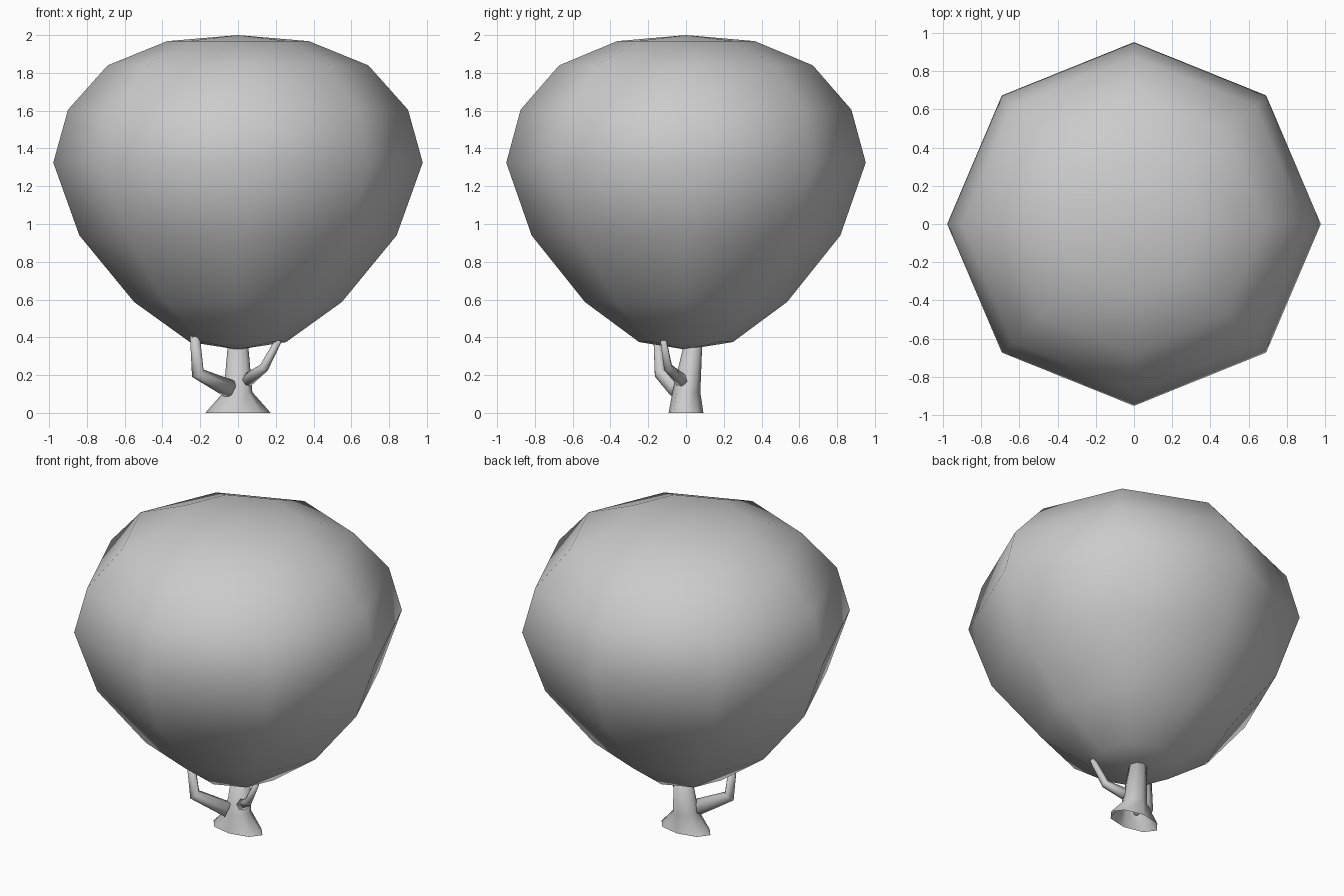
import bpy
import bmesh
from math import cos, sin, pi
from mathutils import Vector

if "Cube" in bpy.data.objects:
    bpy.data.objects.remove(bpy.data.objects["Cube"])


def loft(name, rings, cap_start=True, cap_end=True):
    """Skin a list of equal-length point rings; one-point rings become poles."""
    bm = bmesh.new()
    rows = [[bm.verts.new(p) for p in ring] for ring in rings]
    n = max(len(r) for r in rows)
    for a, b in zip(rows, rows[1:]):
        for i in range(n):
            j = (i + 1) % n
            quad = [a[i % len(a)], a[j % len(a)], b[j % len(b)], b[i % len(b)]]
            bm.faces.new(list(dict.fromkeys(quad)))
    for row, wanted in ((rows[0], cap_start), (rows[-1], cap_end)):
        if wanted and len(row) > 2:
            bm.faces.new(row)
    bmesh.ops.recalc_face_normals(bm, faces=bm.faces)
    for f in bm.faces:
        f.smooth = True
    mesh = bpy.data.meshes.new(name)
    bm.to_mesh(mesh)
    bm.free()
    obj = bpy.data.objects.new(name, mesh)
    bpy.context.collection.objects.link(obj)
    return obj


def ellipse(rx, ry, z, cy=0.0, sides=8):
    if rx == 0:
        return [(0, cy, z)]
    return [(rx * cos(2 * pi * i / sides), cy + ry * sin(2 * pi * i / sides), z)
            for i in range(sides)]


def branch(name, points, radii, sides=6):
    pts = [Vector(p) for p in points]
    rings = []
    for i, (p, r) in enumerate(zip(pts, radii)):
        before = (p - pts[i - 1]).normalized() if i else Vector()
        after = (pts[i + 1] - p).normalized() if i < len(pts) - 1 else Vector()
        t = (before + after).normalized()
        u = Vector((0, 1, 0)).cross(t).normalized()
        v = t.cross(u)
        rings.append([p + r * (cos(2 * pi * k / sides) * u + sin(2 * pi * k / sides) * v)
                      for k in range(sides)])
    return loft(name, rings)


# Crown: eight-sided rounded teardrop, slightly narrower front to back
profile = [(0, 0.335), (0.255, 0.375), (0.55, 0.587), (0.84, 0.94), (0.978, 1.325),
           (0.90, 1.605), (0.69, 1.84), (0.375, 1.968), (0, 2.0)]
loft("crown", [ellipse(r, r * 0.973, z) for r, z in profile])

# Trunk: flared foot, open underneath, leaning back a little
loft("trunk", [ellipse(0.173, 0.092, 0.0),
               ellipse(0.076, 0.074, 0.11, 0.002),
               ellipse(0.053, 0.048, 0.37, 0.038)], cap_start=False)

# Two bent branches reaching into the crown
branch("left_branch", [(-0.04, -0.045, 0.125), (-0.213, -0.135, 0.21), (-0.228, -0.15, 0.405)],
       [0.05, 0.036, 0.026])
branch("right_branch", [(0.045, -0.02, 0.17), (0.138, -0.095, 0.24), (0.215, -0.12, 0.385)],
       [0.036, 0.025, 0.018])
